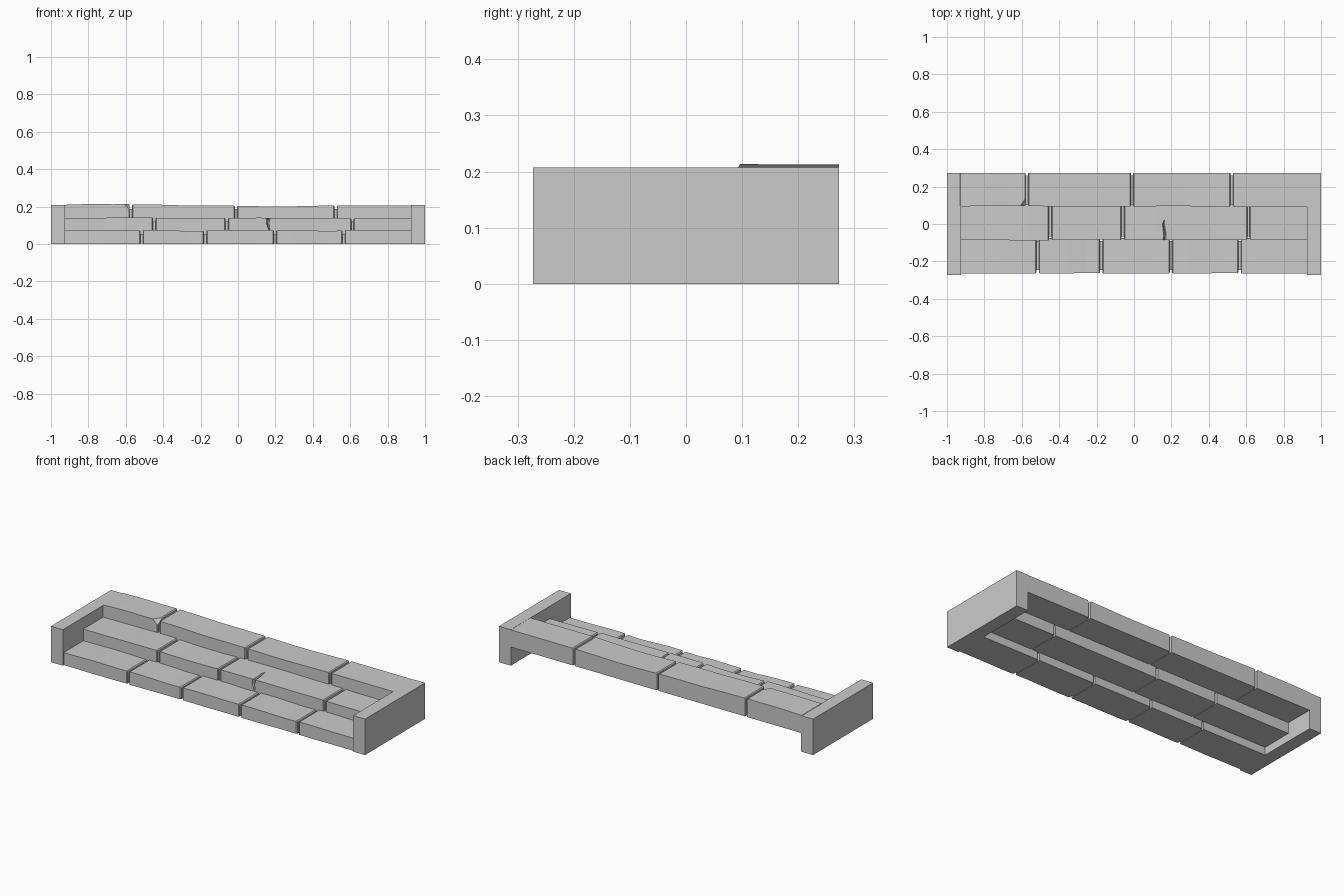
import bpy
import bmesh
from mathutils import Vector

if "Cube" in bpy.data.objects:
    bpy.data.objects.remove(bpy.data.objects["Cube"])


def mesh_object(name, bm):
    bmesh.ops.recalc_face_normals(bm, faces=bm.faces[:])
    mesh = bpy.data.meshes.new(name)
    bm.to_mesh(mesh)
    bm.free()
    obj = bpy.data.objects.new(name, mesh)
    bpy.context.collection.objects.link(obj)
    return obj


def loft(name, sections):
    """Skin a row of equal-sized closed sections and cap both ends."""
    bm = bmesh.new()
    rings = [[bm.verts.new(p) for p in s] for s in sections]
    n = len(rings[0])
    for a, b in zip(rings, rings[1:]):
        for i in range(n):
            j = (i + 1) % n
            bm.faces.new((a[i], a[j], b[j], b[i]))
    bm.faces.new(rings[0])
    bm.faces.new(rings[-1][::-1])
    return mesh_object(name, bm)


def box(name, x0, x1, y0, y1, z0, z1):
    return loft(name, [[(x, y0, z0), (x, y1, z0), (x, y1, z1), (x, y0, z1)]
                       for x in (x0, x1)])


def stone(name, x0, x1, y0, y1, z0, z1, rise, push):
    """Worn block: 'rise' bends the top, 'push' bends the front edge."""
    n = len(rise) - 1
    rows = [(x0 + (x1 - x0) * i / n, rise[i], push[i], 0) for i in range(n + 1)]
    c = 0.005
    first, last = rows[0], rows[-1]
    rows[0] = (x0 + c, first[1], first[2], 0)
    rows[-1] = (x1 - c, last[1], last[2], 0)
    rows = [(x0, first[1], first[2], c)] + rows + [(x1, last[1], last[2], c)]
    return loft(name, [[(x, y0 + p + k, z0), (x, y1, z0),
                        (x, y1, z1 + r - k), (x, y0 + p + k, z1 + r - k)]
                       for x, r, p, k in rows])


def carve(target, cutter):
    cutter.hide_render = True
    mod = target.modifiers.new("carve", 'BOOLEAN')
    mod.operation = 'DIFFERENCE'
    mod.solver = 'EXACT'
    mod.object = cutter
    bpy.context.view_layer.objects.active = target
    bpy.ops.object.modifier_apply(modifier=mod.name)
    bpy.data.objects.remove(cutter, do_unlink=True)


# Side walls
for side, s in (("left", -1), ("right", 1)):
    box(side + "_wall", min(s, s * 0.925), max(s, s * 0.925),
        -0.273, 0.273, 0, 0.207)

# Steps: front y, back y, bottom z, top z, joint positions
steps = [
    ("lower", -0.264, -0.075, 0.0, 0.072, [-0.515, -0.175, 0.198, 0.565]),
    ("middle", -0.086, 0.108, 0.045, 0.139, [-0.448, -0.06, 0.612]),
    ("upper", 0.092, 0.273, 0.107, 0.206, [-0.573, -0.011, 0.522]),
]
# Wear along each block's top, in thousandths
wear = {
    "lower": [(0, 1, 3, 2, 0), (2, 2, 0, -4, -3), (0, 1, 2, -1, 0),
              (2, 3, 0, -3, -1), (2, 3, 1, 0, 0)],
    "middle": [(0, 0, 1, 3, 3), (1, -2, -3, -3, 0), (0, 1, 0, -1, 0),
               (-2, -3, -3, -4, -4)],
    "upper": [(3, 6, 7, 6, 7), (6, 4, 0, 0, -1), (-2, -5, -6, -3, 0),
              (0, 0, 0, 0, 0)],
}
blocks = {}
gap = 0.006
for name, y0, y1, z0, z1, joints in steps:
    # Recessed mortar behind the joints
    box(name + "_mortar", -0.93, 0.93, y0 + 0.018, y1 - 0.015, z0 + 0.002, z1 - 0.02)
    ends = [-0.932] + joints + [0.932]
    for i, (a, b) in enumerate(zip(ends, ends[1:])):
        rise = [w / 1000 for w in wear[name][i]]
        push = [-r * 0.6 for r in rise]
        if name == "upper":
            push = [abs(r) * 0.6 for r in rise]
        blocks[name, i] = stone(
            f"{name}_stone_{i + 1}", a + (gap if i else 0),
            b - (gap if i < len(joints) else 0), y0, y1, z0, z1, rise, push)

# Tapering crack in the middle step, across the top and down the front
crack_path = [(0.163, -0.1, 0.016), (0.165, -0.05, 0.014),
              (0.158, -0.005, 0.012), (0.163, 0.022, 0.001)]
crack = loft("crack_cutter", [[(x - w, y, 0.16), (x, y, 0.122), (x + w, y, 0.16)]
                              for x, y, w in crack_path])
carve(blocks["middle", 2], crack)
front_crack = loft("front_crack_cutter",
                   [[(x - w, -0.1, z), (x, -0.072, z), (x + w, -0.1, z)]
                    for x, z, w in ((0.166, 0.078, 0.008), (0.158, 0.11, 0.014),
                                    (0.163, 0.15, 0.02))])
carve(blocks["middle", 2], front_crack)

# Broken corner on the upper left block
bm = bmesh.new()
for p in ((-0.625, 0.08, 0.22), (-0.57, 0.16, 0.22), (-0.57, 0.08, 0.165),
          (-0.57, 0.08, 0.22), (-0.592, 0.098, 0.195)):
    bm.verts.new(Vector(p))
bmesh.ops.convex_hull(bm, input=bm.verts[:])
for v in [v for v in bm.verts if not v.link_faces]:
    bm.verts.remove(v)
carve(blocks["upper", 0], mesh_object("chip_cutter", bm))
